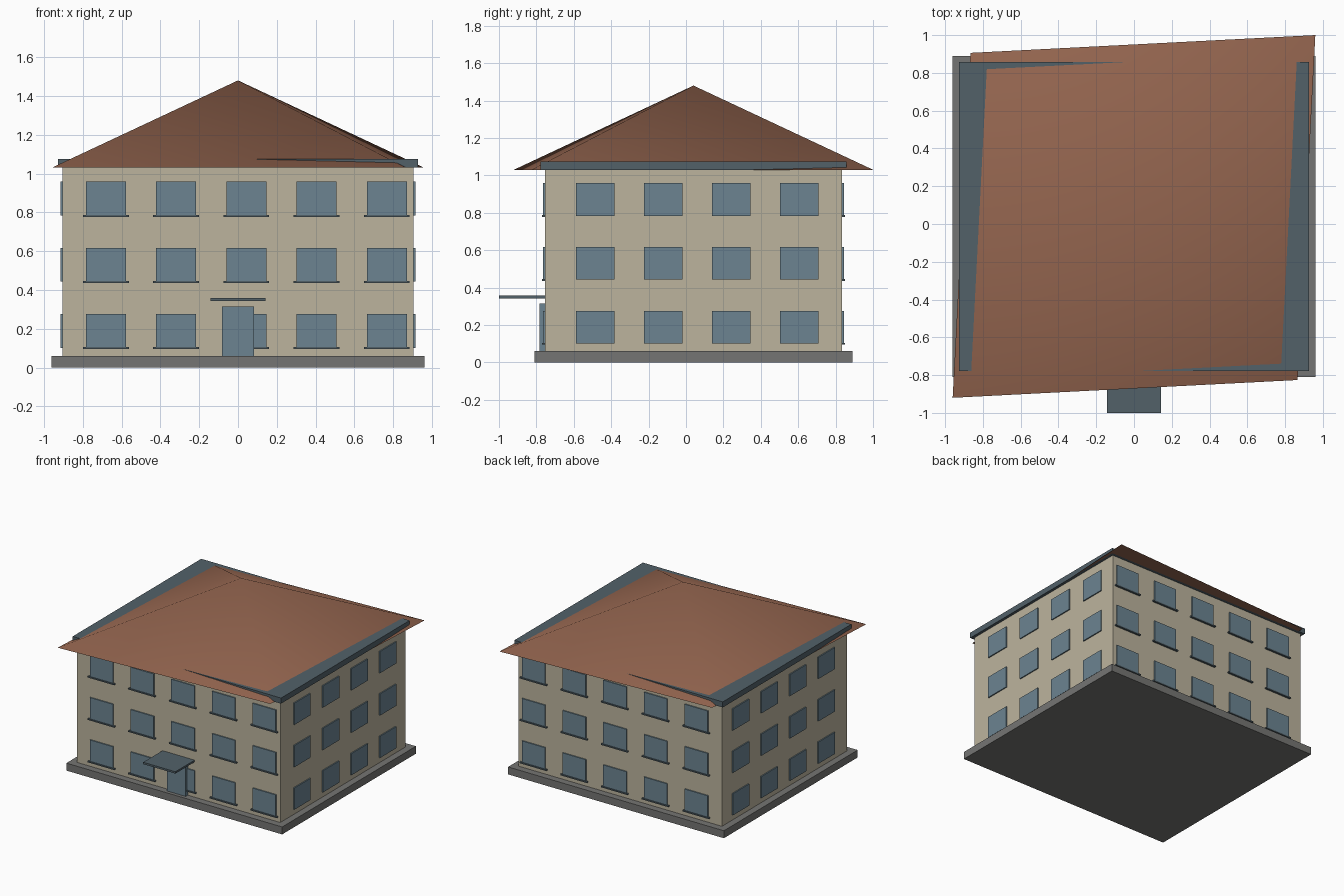
import bpy, bmesh, math

if "Cube" in bpy.data.objects:
    bpy.data.objects.remove(bpy.data.objects["Cube"])

CY = 0.04                      # plan centre of the building in y
HX, HY = 0.905, 0.795          # half sizes of the wall block
Y0, Y1 = CY - HY, CY + HY      # front and back wall planes


def srgb(r, g, b):
    return tuple((c / 255 / 12.92) if c < 10 else ((c / 255 + 0.055) / 1.055) ** 2.4
                 for c in (r, g, b)) + (1.0,)


def material(name, rgb):
    m = bpy.data.materials.new(name)
    m.diffuse_color = srgb(*rgb)
    m.use_nodes = True
    m.node_tree.nodes["Principled BSDF"].inputs["Base Color"].default_value = m.diffuse_color
    return m


WALL = material("beige plaster", (188, 180, 158))
GLASS = material("blue glass", (108, 132, 145))
SLATE = material("dark slate", (82, 97, 105))
ROOF = material("brown roof", (148, 101, 79))
STONE = material("grey stone", (117, 117, 115))


def box(name, x, y, z, mat):
    """Box given by its (min, max) range on each axis."""
    bpy.ops.mesh.primitive_cube_add(size=1, location=[sum(r) / 2 for r in (x, y, z)])
    ob = bpy.context.object
    ob.name = name
    ob.scale = [r[1] - r[0] for r in (x, y, z)]
    bpy.ops.object.transform_apply(location=False, rotation=False, scale=True)
    ob.data.materials.append(mat)
    return ob


# Main masses
box("plinth", (-0.96, 0.96), (CY - 0.85, CY + 0.85), (0, 0.06), STONE)
box("walls", (-HX, HX), (Y0, Y1), (0.06, 1.03), WALL)
box("cornice", (-0.927, 0.927), (CY - 0.817, CY + 0.817), (1.03, 1.075), SLATE)

# Slightly skewed hipped roof: one diagonal is longer than the other
bm = bmesh.new()
A, B = 0.96, 0.866
rim = [bm.verts.new((x, CY + y, 1.03)) for x, y in ((-A, -A), (B, -B), (A, A), (-B, B))]
apex = bm.verts.new((0, CY, 1.48))
for i in range(4):
    bm.faces.new((rim[i], rim[(i + 1) % 4], apex))
bm.faces.new(rim[::-1])
mesh = bpy.data.meshes.new("roof")
bm.to_mesh(mesh)
bm.free()
roof = bpy.data.objects.new("roof", mesh)
mesh.materials.append(ROOF)
bpy.context.collection.objects.link(roof)
bpy.ops.object.select_all(action='DESELECT')
roof.select_set(True)
bpy.context.view_layer.objects.active = roof
bpy.ops.object.shade_smooth_by_angle(angle=math.radians(45))

# Windows on all four walls, sills on front and back only
W, H, P, S = 0.103, 0.174, 0.009, 0.016
for row in range(3):
    z = 0.102 + row * 0.341
    for col in range(5):
        x = 0.043 + (col - 2) * 0.362
        for side, y, out in (("front", Y0, -1), ("back", Y1, 1)):
            box(f"{side}_window", (x - W, x + W), sorted((y, y + out * P)), (z, z + H), GLASS)
            box(f"{side}_sill", (x - 0.118, x + 0.118), sorted((y, y + out * S)),
                (z - 0.007, z + 0.003), SLATE)
    for col in range(4):
        y = 0.06 + (col - 1.5) * 0.363
        for side, x, out in (("left", -HX, -1), ("right", HX, 1)):
            box(f"{side}_window", sorted((x, x + out * P)), (y - W, y + W), (z, z + H), GLASS)

# Entrance
box("door", (-0.082, 0.082), (Y0 - 0.027, Y0), (0.06, 0.315), GLASS)
box("door_canopy", (-0.143, 0.143), (-1.0, Y0), (0.343, 0.358), SLATE)
